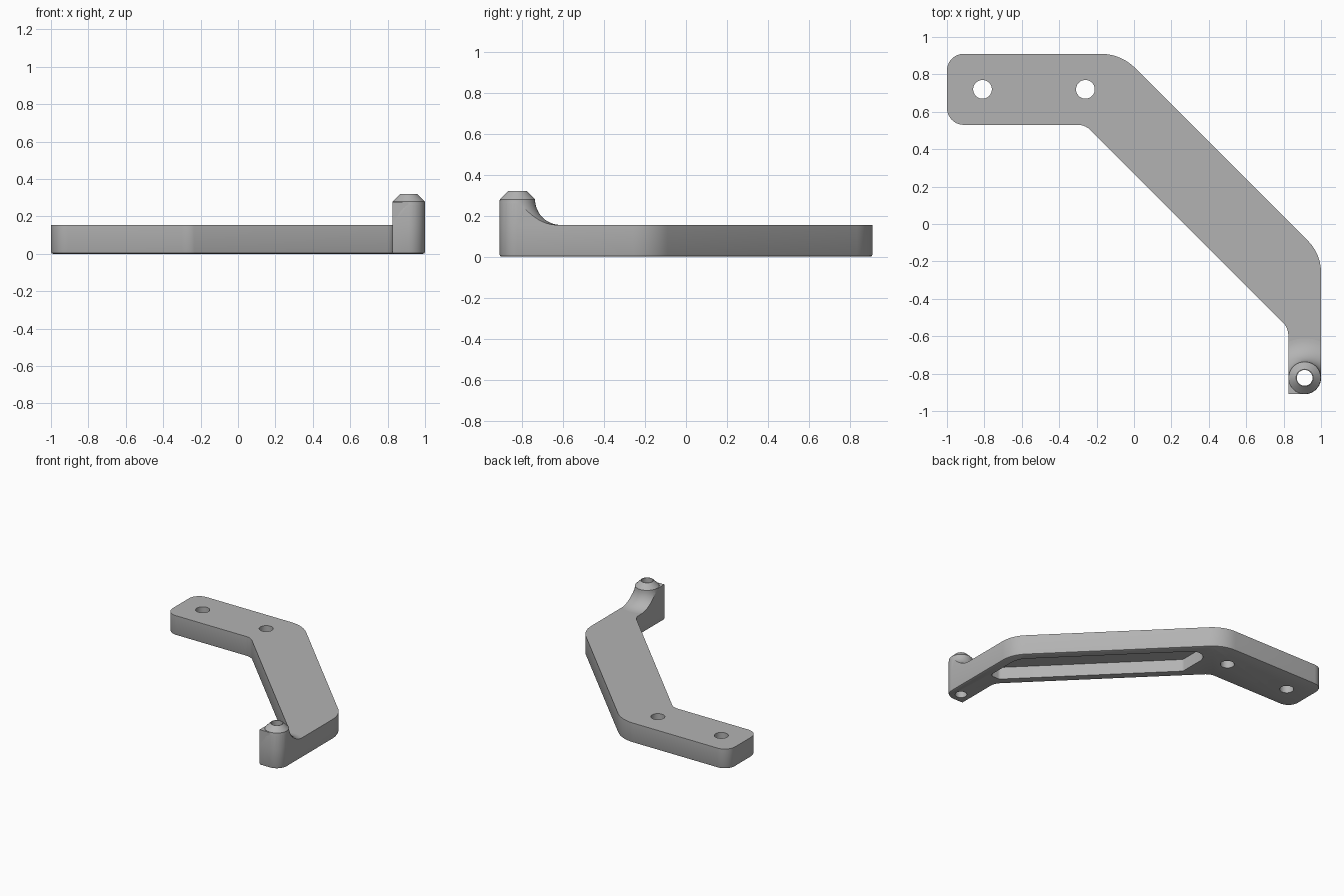
import bpy, bmesh, math
from mathutils import Vector

cube = bpy.data.objects.get("Cube")
if cube:
    bpy.data.objects.remove(cube, do_unlink=True)

grey = bpy.data.materials.new("plain grey")
grey.use_nodes = True
color = (0.45, 0.45, 0.45, 1)
grey.diffuse_color = color
grey.node_tree.nodes["Principled BSDF"].inputs["Base Color"].default_value = color

THICK, POST_TOP = 0.155, 0.28
POST = Vector((0.9125, -0.8225))
POST_R = 0.086


def rounded(corners, steps=10):
    """Outline with an arc of the given radius at each (x, y, radius) corner."""
    out = []
    for i, (x, y, r) in enumerate(corners):
        p = Vector((x, y))
        a = (Vector(corners[i - 1][:2]) - p).normalized()
        b = (Vector(corners[(i + 1) % len(corners)][:2]) - p).normalized()
        if r == 0:
            out.append(p)
            continue
        half = a.angle(b) / 2
        centre = p + (a + b).normalized() * r / math.sin(half)
        start = p + a * r / math.tan(half) - centre
        end = p + b * r / math.tan(half) - centre
        sweep = start.angle(end)
        for k in range(steps + 1):
            t = k / steps
            out.append(centre + (start * math.sin((1 - t) * sweep)
                                 + end * math.sin(t * sweep)) / math.sin(sweep))
    return out


def finish(name, bm):
    bmesh.ops.recalc_face_normals(bm, faces=bm.faces)
    mesh = bpy.data.meshes.new(name)
    bm.to_mesh(mesh)
    bm.free()
    mesh.materials.append(grey)
    obj = bpy.data.objects.new(name, mesh)
    bpy.context.collection.objects.link(obj)
    return obj


def prism(name, outline, z0, z1, chamfer=0):
    bm = bmesh.new()
    base = bm.faces.new([bm.verts.new((p.x, p.y, z0)) for p in outline])
    top = bmesh.ops.extrude_face_region(bm, geom=[base], use_keep_orig=True)["geom"]
    for v in top:
        if isinstance(v, bmesh.types.BMVert):
            v.co.z = z1
    if chamfer:
        bmesh.ops.bevel(bm, geom=list(base.edges), offset=chamfer,
                        segments=2, profile=0.5, affect='EDGES')
    return finish(name, bm)


def circle(x, y, r, n=40):
    return [Vector((x + r * math.cos(k * math.tau / n), y + r * math.sin(k * math.tau / n)))
            for k in range(n)]


def lathe(name, profile, n=64):
    """Solid of revolution around the post axis, from (radius, z) points."""
    bm = bmesh.new()
    rings = [[bm.verts.new((p.x, p.y, z)) for p in circle(*POST, r, n)] for r, z in profile]
    for lo, hi in zip(rings, rings[1:]):
        for k in range(n):
            j = (k + 1) % n
            bm.faces.new((lo[k], lo[j], hi[j], hi[k]))
    bm.faces.new(rings[0])
    bm.faces.new(rings[-1])
    return finish(name, bm)


def boolean(obj, cutter, operation):
    mod = obj.modifiers.new("cut", 'BOOLEAN')
    mod.object, mod.operation, mod.solver = cutter, operation, 'EXACT'
    bpy.context.view_layer.objects.active = obj
    bpy.ops.object.modifier_apply(modifier=mod.name)


# Bent arm outline
outline = rounded([
    (-1, 0.91, 0.09), (-1, 0.53, 0.09), (-0.26, 0.53, 0.1), (0.825, -0.555, 0.1),
    (0.825, -0.91, 0), (1, -0.91, 0.0874), (1, -0.16, 0.24), (-0.07, 0.91, 0.26)])
arm = prism("bent_arm", outline, 0, THICK, 0.011)

# Post with a flared foot and a tapered tip, trimmed to the arm width
fillet = POST_TOP - THICK
flare = [(POST_R + fillet * (1 - math.sin(a)), POST_TOP - fillet * math.cos(a))
         for a in (k * math.pi / 24 for k in range(13))]
post = lathe("post", flare + [(0.046, 0.32)])
trim = prism("post_trim", outline, 0.1, 0.4)
boolean(post, trim, 'INTERSECT')

# Square front corner beside the post
corner = prism("post_corner", [Vector(p) for p in (
    (0.825, -0.91), (POST.x, -0.91), POST, (0.825, POST.y))], THICK, POST_TOP - 0.003)

# Through holes
cutters = [trim]
for x in (-0.81, -0.26):
    drill = prism("mount_drill", circle(x, 0.72, 0.05), -0.1, 0.5)
    boolean(arm, drill, 'DIFFERENCE')
    cutters.append(drill)
post_drill = prism("post_drill", circle(*POST, 0.042), -0.1, 0.5)
cutters.append(post_drill)
for part in (arm, post, corner):
    boolean(part, post_drill, 'DIFFERENCE')

# Pocket in the underside
pocket = prism("pocket_cutter", rounded([
    (-0.08, 0.445, 0.03), (0.845, -0.48, 0.03), (0.93, -0.48, 0.03),
    (0.93, -0.18, 0.16), (-0.08, 0.83, 0.08)]), -0.1, 0.095)
boolean(arm, pocket, 'DIFFERENCE')
cutters.append(pocket)

for c in cutters:
    bpy.data.objects.remove(c, do_unlink=True)

# Smooth rounded areas, crisp edges
bpy.ops.object.select_all(action='DESELECT')
for part in (arm, post, corner):
    part.select_set(True)
bpy.context.view_layer.objects.active = arm
bpy.ops.object.shade_smooth_by_angle(angle=math.radians(30))
